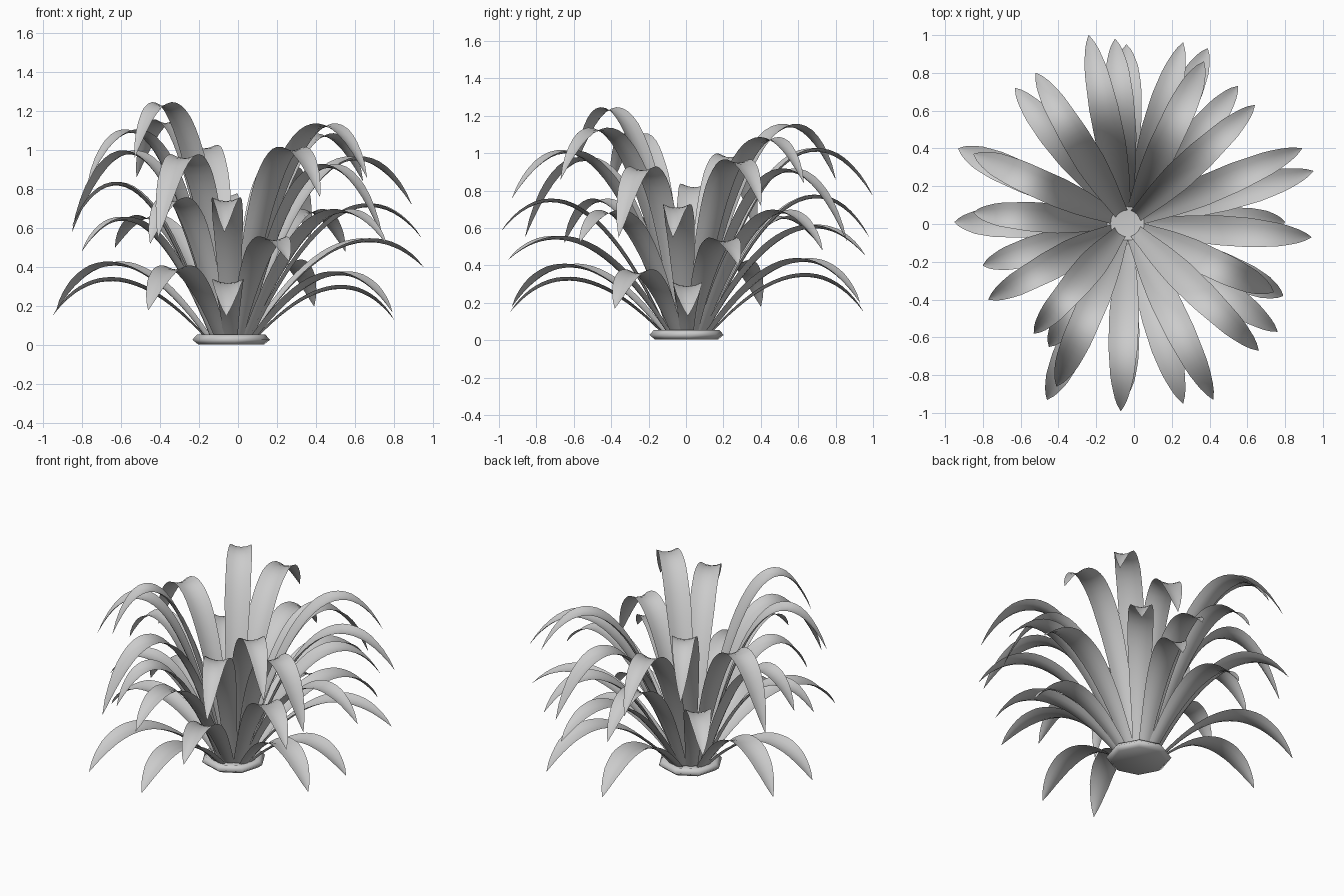
import bpy, bmesh, math
from mathutils import Vector

if "Cube" in bpy.data.objects:
    bpy.data.objects.remove(bpy.data.objects["Cube"])

CENTRE = Vector((-0.035, 0.003, 0.0))
N = 22
WIDTH = [(0, .075), (.15, .095), (.35, .13), (.55, .158), (.7, .155),
         (.82, .122), (.92, .068), (.97, .032), (1, .002)]


def width_at(t):
    for (a, wa), (b, wb) in zip(WIDTH, WIDTH[1:]):
        if t <= b:
            return wa + (wb - wa) * (t - a) / (b - a)
    return WIDTH[-1][1]


def make_object(name, bm):
    me = bpy.data.meshes.new(name)
    bm.to_mesh(me)
    bm.free()
    for p in me.polygons:
        p.use_smooth = True
    ob = bpy.data.objects.new(name, me)
    bpy.context.collection.objects.link(ob)
    return ob


# Arching, channelled leaf running from the crown over a peak to a pointed tip
def leaf(name, x, y, tip_z, peak, root_r, bend):
    out = Vector((x, y, 0)) - CENTRE
    reach = out.length
    out.normalize()
    side = Vector((-out.y, out.x, 0))
    z0 = 0.045
    h, d = peak - 0.022 - z0, tip_z - z0
    a = h + math.sqrt(h * h - h * d)          # control height that gives the peak
    r1 = root_r + (reach - root_r) * bend
    p0 = CENTRE + out * root_r + Vector((0, 0, z0))
    p1 = CENTRE + out * r1 + Vector((0, 0, z0 + a))
    p2 = Vector((x, y, tip_z))
    pts = [p0 * (1 - t) ** 2 + p1 * 2 * t * (1 - t) + p2 * t * t
           for t in (i / N for i in range(N + 1))]
    run = [0.0]
    for p, q in zip(pts, pts[1:]):
        run.append(run[-1] + (q - p).length)
    bm = bmesh.new()
    rows = []
    for i, p in enumerate(pts):
        t = i / N
        tan = ((p1 - p0) * (1 - t) + (p2 - p1) * t).normalized()
        up = tan.cross(side)
        if up.dot(Vector((0, 0, 1)) - out * 0.3) < 0:
            up = -up
        w = width_at(run[i] / run[-1]) / 2
        rows.append([bm.verts.new(p + side * w * k + up * (0.27 * w * k * k))
                     for k in (-1, -.5, 0, .5, 1)])
    for r, s in zip(rows, rows[1:]):
        for j in range(4):
            bm.faces.new((r[j], r[j + 1], s[j + 1], s[j]))
    # Normals follow the upper side of the leaf
    bmesh.ops.recalc_face_normals(bm, faces=bm.faces[:])
    bm.faces.ensure_lookup_table()
    if bm.faces[4 * (N // 2)].normal.z < 0:
        bmesh.ops.reverse_faces(bm, faces=bm.faces[:])
    return make_object(name, bm)


# Tiers: root radius, bend, then (tip x, tip y, tip z, peak z) for each leaf
TIERS = {
    "low_leaf": (0.14, 0.61, [
        (-.04, .95, .15, .36), (.39, .93, .20, .44), (.80, .01, .13, .31),
        (.79, -.38, .17, .38), (-.06, -.94, .15, .34), (-.46, -.93, .18, .41),
        (-.95, .01, .15, .35), (-.93, .40, .18, .43)]),
    "middle_leaf": (0.11, 0.55, [
        (.95, .28, .40, .55), (.26, -.95, .43, .56), (-.80, -.22, .48, .66),
        (.26, .96, .45, .62), (.94, -.07, .55, .73), (-.07, -.99, .58, .76),
        (-.85, .06, .61, .84), (-.10, .98, .55, .78), (.55, .73, .48, .70),
        (.76, -.57, .52, .70), (-.45, -.65, .52, .76), (-.63, .72, .50, .67)]),
    "upper_leaf": (0.09, 0.49, [
        (.89, .40, .72, .97), (.42, -.93, .76, 1.02), (-.77, -.40, .83, 1.11),
        (-.24, 1.0, .77, 1.03), (.74, -.36, .55, .93), (-.85, .37, .58, 1.0),
        (.37, .86, .53, .92), (-.41, -.86, .55, .98)]),
    "top_leaf": (0.07, 0.51, [
        (.64, .63, .84, 1.09), (.66, -.67, .86, 1.14),
        (-.53, -.58, .96, 1.25), (-.52, .80, .86, 1.16)]),
}
for name, (root_r, bend, leaves) in TIERS.items():
    for i, (x, y, tz, pk) in enumerate(leaves):
        leaf(f"{name}_{i + 1}", x, y, tz, pk, root_r, bend)

# Low octagonal crown with a dished top
bm = bmesh.new()
rings = []
for r, z in [(.17, .004), (.2, .028), (.175, .055), (.10, .04)]:
    rings.append([bm.verts.new(CENTRE + Vector((
        r * math.cos(math.pi * k / 4 + .1), r * math.sin(math.pi * k / 4 + .1), z)))
        for k in range(8)])
for a, b in zip(rings, rings[1:]):
    for k in range(8):
        bm.faces.new((a[k], a[(k + 1) % 8], b[(k + 1) % 8], b[k]))
bm.faces.new(rings[0][::-1])
bm.faces.new(rings[-1])
make_object("crown_base", bm)
